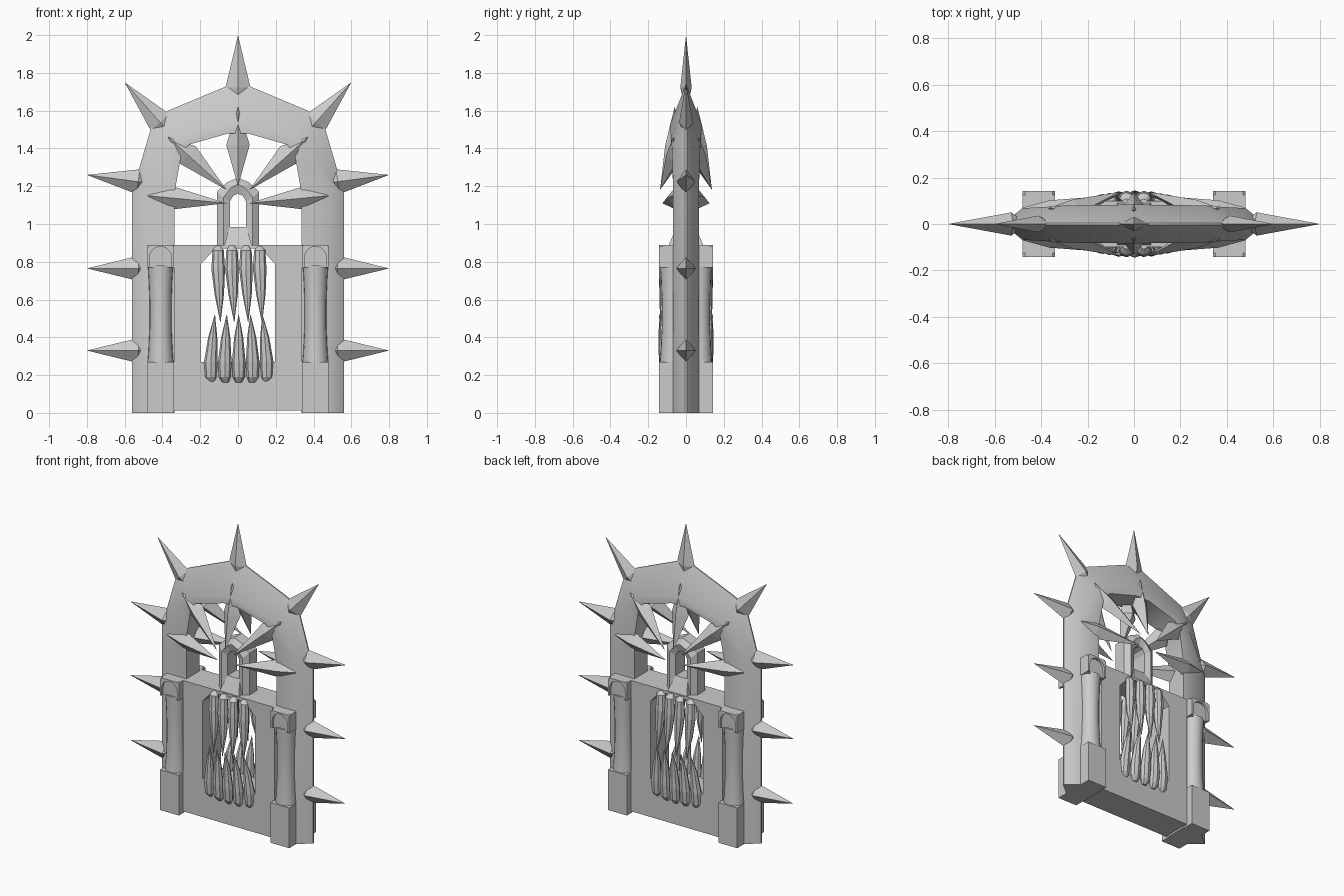
import bpy, bmesh, math
from mathutils import Vector

if "Cube" in bpy.data.objects:
    bpy.data.objects.remove(bpy.data.objects["Cube"])


def make(name, verts, faces, mirror=(), smooth=False):
    me = bpy.data.meshes.new(name)
    bm = bmesh.new()
    vs = [bm.verts.new(v) for v in verts]
    for f in faces:
        bm.faces.new([vs[i] for i in f])
    bmesh.ops.recalc_face_normals(bm, faces=bm.faces)
    bm.to_mesh(me)
    bm.free()
    ob = bpy.data.objects.new(name, me)
    bpy.context.collection.objects.link(ob)
    if mirror:
        m = ob.modifiers.new("mirror", 'MIRROR')
        m.use_axis = ('x' in mirror, 'y' in mirror, False)
        m.use_mirror_merge = False
    if smooth:
        bpy.context.view_layer.objects.active = ob
        ob.select_set(True)
        bpy.ops.object.shade_smooth_by_angle(angle=math.radians(40))
        ob.select_set(False)
    return ob


def loft(name, sections, closed=False, **kw):
    """Skin equal-length vertex loops, capped unless closed."""
    n, k = len(sections[0]), len(sections)
    faces = []
    for s in range(k if closed else k - 1):
        t = (s + 1) % k
        for i in range(n):
            j = (i + 1) % n
            faces.append((s * n + i, s * n + j, t * n + j, t * n + i))
    if not closed:
        faces += [tuple(range(n)), tuple(range((k - 1) * n, k * n))]
    return make(name, [v for s in sections for v in s], faces, **kw)


def ring(name, outer, inner, y0, y1, closed=True, **kw):
    secs = [[(o[0], y0, o[1]), (o[0], y1, o[1]), (i[0], y1, i[1]), (i[0], y0, i[1])]
            for o, i in zip(outer, inner)]
    return loft(name, secs, closed, **kw)


def box(name, x0, x1, y0, y1, z0, z1, **kw):
    return loft(name, [[(x0, y0, z), (x1, y0, z), (x1, y1, z), (x0, y1, z)] for z in (z0, z1)], **kw)


def spindle(name, a, b, t, w, dy, cy=0, **kw):
    """Four-sided bipyramid from a to b, widest at fraction t, its belly centred at y = cy."""
    a, b = Vector(a), Vector(b)
    d = b - a
    side = Vector((-d.z, 0, d.x)).normalized() * w
    c, y = a.lerp(b, t), Vector((0, dy, 0))
    c.y = cy
    return make(name, [a, b, c + side, c + y, c - side, c - y],
                [(e, 2 + i, 2 + (i + 1) % 4) for e in (0, 1) for i in range(4)], **kw)


def tube(name, path, n, **kw):
    """Round horizontal sections; path items are x, y, z, rx, ry."""
    return loft(name, [[(x + rx * math.cos(2 * math.pi * i / n), y + ry * math.sin(2 * math.pi * i / n), z)
                        for i in range(n)] for x, y, z, rx, ry in path], **kw)


# Arch frame with a sharp outer edge: outer, ridge, inner points and ridge half depth
half = [((.56, 0), (.48, 0), (.335, 0), .068),
        ((.56, 1.17), (.48, 1.19), (.335, 1.17), .068),
        ((.46, 1.51), (.375, 1.40), (.30, 1.37), .074),
        ((.37, 1.60), (.295, 1.46), (.26, 1.42), .08),
        ((.06, 1.73), (.05, 1.53), (.05, 1.48), .083)]
full = half + [((-o[0], o[1]), (-m[0], m[1]), (-i[0], i[1]), y) for o, m, i, y in reversed(half)]
loft("arch_frame", [[(o[0], -.004, o[1]), (m[0], -y, m[1]), (i[0], -y, i[1]),
                     (i[0], y, i[1]), (m[0], y, m[1]), (o[0], .004, o[1])] for o, m, i, y in full],
     smooth=True)

# Spikes around the frame
spindle("top_spike", (0, 0, 1.58), (0, 0, 2), .34, .066, .03)
spindle("corner_spike", (.34, 0, 1.457), (.6, 0, 1.75), .28, .066, .036, mirror='x')
for z0, z1 in ((.33, .33), (.765, .765), (1.215, 1.26)):
    spindle("side_spike", (.46, 0, z0), (.8, 0, z1), .2, .066, .05, mirror='x')

# Wall with mouth opening
ring("mouth_wall",
     [(-.34, .012), (-.34, .79), (-.34, .89), (.34, .89), (.34, .79), (.34, .012)],
     [(-.195, .27), (-.195, .79), (-.12, .87), (.12, .87), (.195, .79), (.195, .27)], -.098, .098)

# Window above the mouth, with chamfered outer edge and sloping sill
win_out = [(-.112, .88), (-.112, 1.17), (-.06, 1.22), (0, 1.245), (.06, 1.22), (.112, 1.17), (.112, .88)]
win_mid = [(-.078, .88), (-.078, 1.14), (-.04, 1.19), (0, 1.21), (.04, 1.19), (.078, 1.14), (.078, .88)]
win_in = [(-.042, .88), (-.042, 1.12), (-.025, 1.15), (0, 1.16), (.025, 1.15), (.042, 1.12), (.042, .88)]
loft("window", [[(o[0], -.04, o[1]), (m[0], -.066, m[1]), (i[0], -.05, i[1]),
                 (i[0], .05, i[1]), (m[0], .066, m[1]), (o[0], .04, o[1])]
                for o, m, i in zip(win_out, win_mid, win_in)])
loft("window_sill", [[(-.075, -.095, .88), (.075, -.095, .88), (.075, .095, .88), (-.075, .095, .88)],
                     [(-.045, -.05, .985), (.045, -.05, .985), (.045, .05, .985), (-.045, .05, .985)]])

# Rays around the window, front and back
spindle("top_ray", (0, -.135, 1.2), (0, -.06, 1.62), .52, .062, .05, -.06, mirror='y')
spindle("diagonal_ray", (.06, -.138, 1.18), (.37, -.068, 1.46), .66, .062, .05, -.055, mirror='xy')
spindle("side_ray", (.06, -.125, 1.11), (.48, -.07, 1.15), .72, .064, .052, -.05, mirror='xy')

# Pillars on all four corners
box("pillar_base", .34, .48, -.142, -.06, 0, .27, mirror='xy')
tube("pillar_shaft", [(.41, -.07, z, r, r) for z, r in
                      ((.26, .069), (.32, .064), (.45, .058), (.6, .058), (.7, .062), (.78, .067))],
     20, mirror='xy', smooth=True)
box("capital_back", .34, .48, -.125, -.06, .77, .89, mirror='xy')
angles = [math.pi * i / 10 for i in range(11)]
arch_in = [(.468, .77)] + [(.41 + .058 * math.cos(a), .822 + .058 * math.sin(a)) for a in angles] + [(.352, .77)]
arch_out = [(.48, .77)] + [(.41 + max(-.07, min(.07, .1 * math.cos(a))), .822 + min(.068, .1 * math.sin(a)))
                           for a in angles] + [(.34, .77)]
ring("capital_arch", arch_out, arch_in, -.142, -.12, closed=False, mirror='xy')

# Upper and lower fangs, front and back, set on a shallow bow
for x in (-.105, -.032, .042, .115):
    b = .012 - .9 * x * x
    tube("upper_fang", [(x, -.085 - b, .885, .014, .012), (x, -.1 - b, .86, .03, .024),
                        (x, -.102 - b, .76, .036, .03), (x + .006, -.108 - b, .63, .025, .022),
                        (x + .012, -.125 - b, .48, .001, .001)], 8, mirror='y')
for x in (-.144, -.07, .004, .078, .152):
    b = .01 - .8 * x * x
    tube("lower_fang", [(x * .95, -.09 - b, .16, .016, .012), (x, -.1 - b, .19, .032, .025),
                        (x, -.104 - b, .27, .036, .03), (x * .93, -.114 - b, .4, .024, .021),
                        (x * .85, -.132 - b, .52, .001, .001)], 8, mirror='y')
